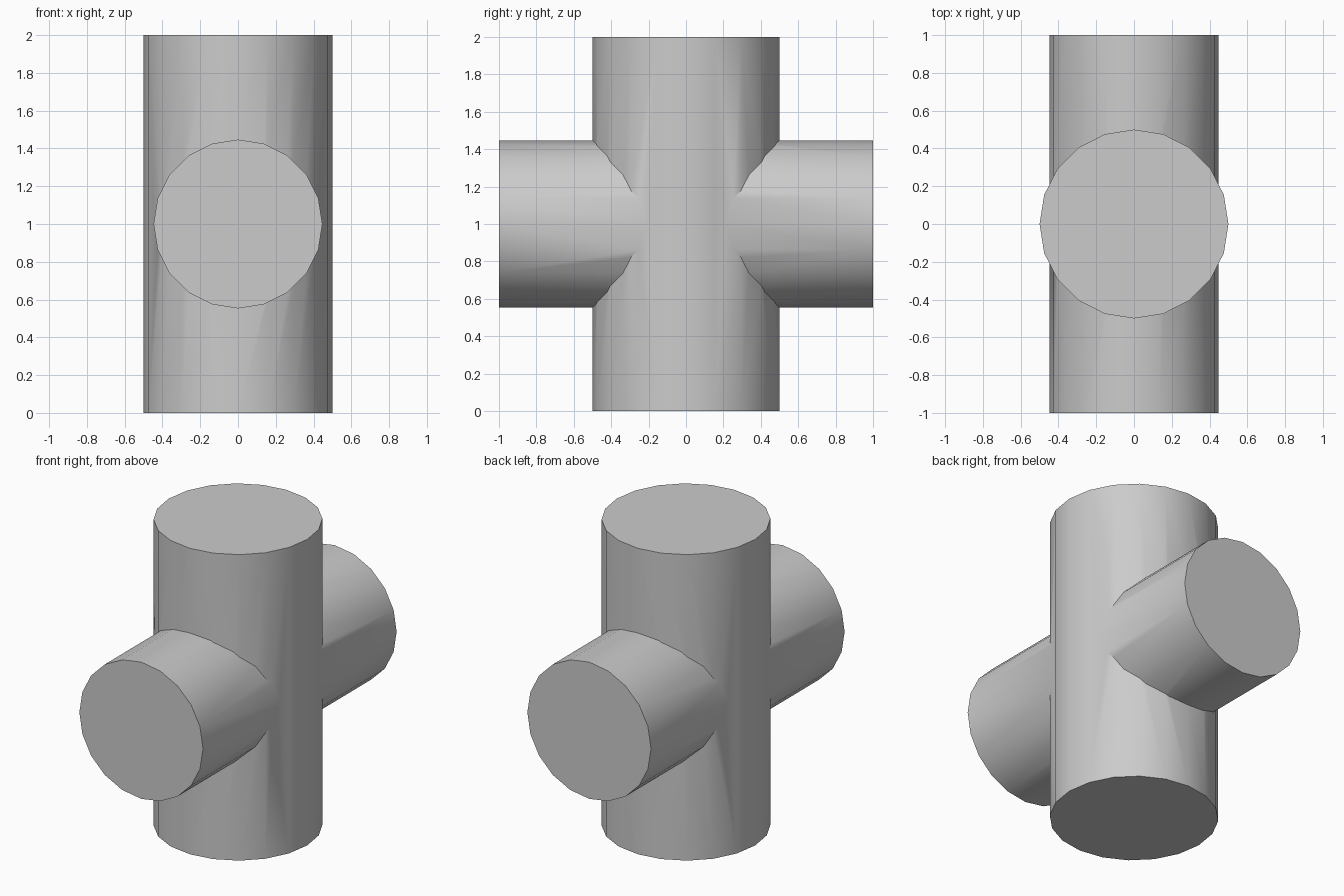
import bpy
import math

if "Cube" in bpy.data.objects:
    bpy.data.objects.remove(bpy.data.objects["Cube"], do_unlink=True)

grey = bpy.data.materials.new("plain grey")
grey.use_nodes = True
colour = (0.6, 0.6, 0.6, 1)
grey.diffuse_color = colour
grey.node_tree.nodes["Principled BSDF"].inputs["Base Color"].default_value = colour


def tube(name, radius, tilt):
    """Twenty-sided solid cylinder, two units long, centred at mid height."""
    bpy.ops.mesh.primitive_cylinder_add(vertices=20, radius=radius, depth=2,
                                        location=(0, 0, 1), rotation=(tilt, 0, 0))
    obj = bpy.context.object
    obj.name = name
    obj.data.materials.append(grey)
    return obj


# Horizontal arm running front to back, and the upright it passes through
arm = tube("horizontal_arm", 0.447, math.pi / 2)
cross = tube("cross_pipe", 0.5, 0)

# Fuse both into one solid
union = cross.modifiers.new("join_arm", "BOOLEAN")
union.operation = "UNION"
union.solver = "EXACT"
union.object = arm
bpy.ops.object.modifier_apply(modifier=union.name)
bpy.data.objects.remove(arm, do_unlink=True)

# Smooth walls, crisp caps and joint
bpy.ops.object.shade_smooth_by_angle(angle=math.radians(30))
